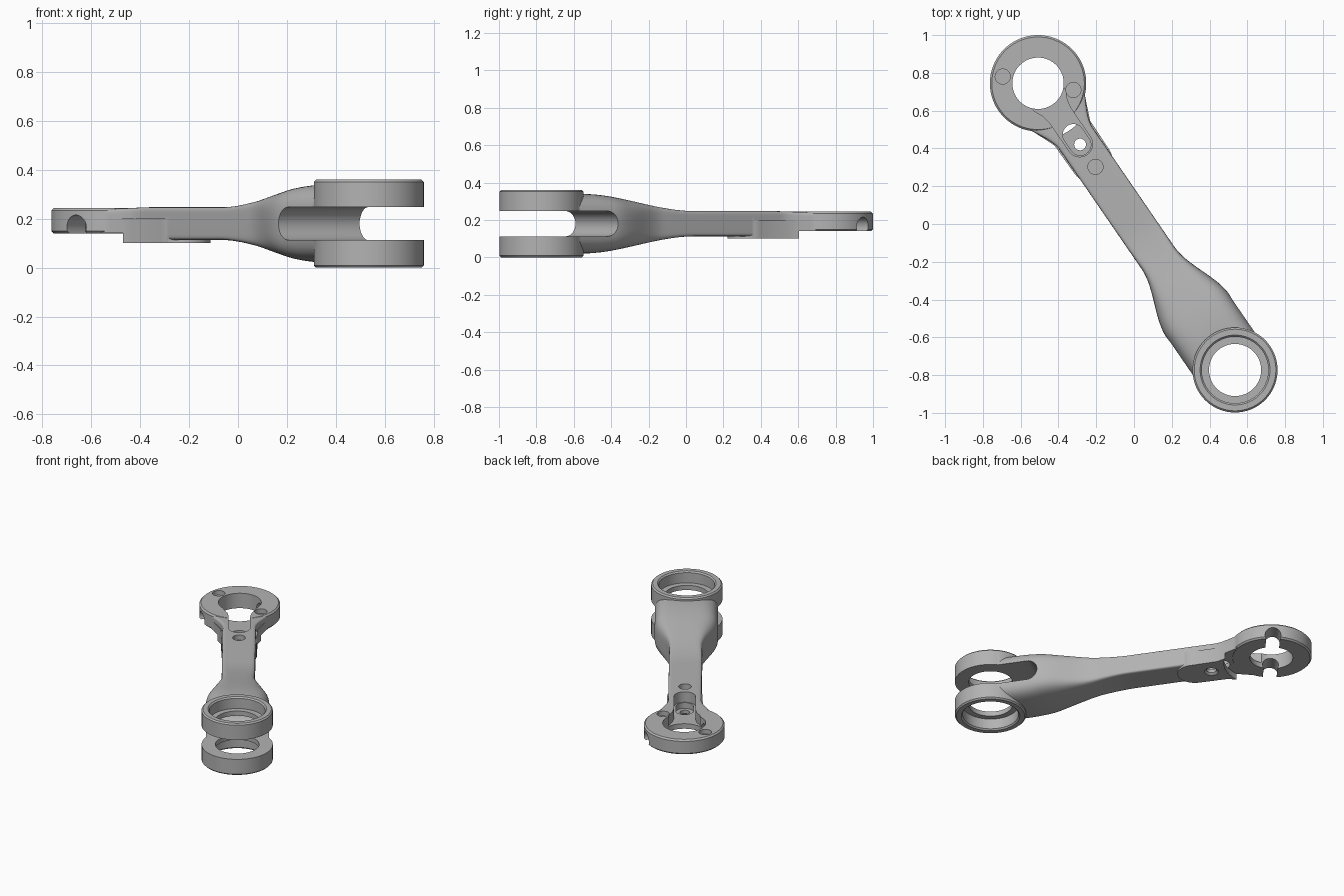
import bpy, bmesh, math
from mathutils import Matrix, Vector

cube = bpy.data.objects.get("Cube")
if cube:
    bpy.data.objects.remove(cube, do_unlink=True)

metal = bpy.data.materials.new("plain_grey")
metal.use_nodes = True
GREY = (0.45, 0.45, 0.45, 1)
metal.diffuse_color = GREY
metal.node_tree.nodes["Principled BSDF"].inputs["Base Color"].default_value = GREY

# Working frame: x runs along the arm from clamp ring to fork, y across
CLAMP = Vector((-0.508, 0.745, 0))
FORK = Vector((0.535, -0.773, 0))
LENGTH = (FORK - CLAMP).length
MID = 0.18


def ease(a, b, x):
    t = min(max((x - a) / (b - a), 0), 1)
    return t * t * (3 - 2 * t)


def loft(name, rings):
    """Skin a row of equal closed rings and cap both ends."""
    bm = bmesh.new()
    rows = [[bm.verts.new(p) for p in ring] for ring in rings]
    n = len(rows[0])
    for a, b in zip(rows, rows[1:]):
        for i in range(n):
            j = (i + 1) % n
            bm.faces.new((a[i], a[j], b[j], b[i]))
    bm.faces.new(rows[0])
    bm.faces.new(rows[-1])
    bmesh.ops.recalc_face_normals(bm, faces=bm.faces)
    mesh = bpy.data.meshes.new(name)
    bm.to_mesh(mesh)
    bm.free()
    mesh.materials.append(metal)
    obj = bpy.data.objects.new(name, mesh)
    bpy.context.collection.objects.link(obj)
    return obj


def arc(x, y, r, start, end, n=32):
    angles = [math.radians(start + (end - start) * i / n) for i in range(n + 1)]
    return [(x + r * math.cos(a), y + r * math.sin(a)) for a in angles]


def prism(name, outline, low, high):
    return loft(name, [[(x, y, z) for x, y in outline] for z in (low, high)])


def turned(name, x, y, profile, n=96):
    """Solid of revolution about a vertical axis, from (radius, height) pairs."""
    return loft(name, [[(px, py, z) for px, py in arc(x, y, r, 0, 360, n)[:-1]]
                       for r, z in profile])


def puck(name, x, r, low, high, c):
    return turned(name, x, 0, [(r - c, low), (r, low + c), (r, high - c), (r - c, high)])


def combine(body, other, operation):
    mod = body.modifiers.new(other.name, 'BOOLEAN')
    mod.operation = operation
    mod.solver = 'EXACT'
    mod.object = other
    bpy.context.view_layer.objects.active = body
    bpy.ops.object.modifier_apply(modifier=mod.name)
    bpy.data.objects.remove(other, do_unlink=True)


# Arm: rounded sections that widen and thicken toward the fork
def section(s, n=72):
    wide = 0.105 + 0.1 * (1 - ease(0.08, 0.36, s)) + 0.097 * ease(1.12, 1.5, s)
    tall = 0.0675 - 0.008 * (1 - ease(0.1, 0.4, s)) + 0.0925 * ease(0.9, 1.62, s)
    power = 2 / (11 - 7.5 * ease(0.85, 1.4, s))
    ring = []
    for i in range(n):
        a = math.tau * (i + 0.5) / n
        c, d = math.cos(a), math.sin(a)
        ring.append((s, wide * math.copysign(abs(c) ** power, c),
                     MID + tall * math.copysign(abs(d) ** power, d)))
    return ring


STEPS = 80
arm = loft("linkage_arm", [section(0.1 + 1.64 * i / STEPS) for i in range(STEPS + 1)])

# Pad under the clamp neck
pad_outline = [(0.2, -0.165), (0.26, -0.14), (0.32, -0.115)] \
    + arc(0.5, 0, 0.112, -90, 90) + [(0.32, 0.115), (0.26, 0.14), (0.2, 0.165)]
combine(arm, prism("pad", pad_outline, 0.1, 0.2), 'UNION')

# Clearance below the clamp ring, then the ring itself
combine(arm, turned("clearance", 0, 0, [(0.3, -0.1), (0.3, 0.141)]), 'DIFFERENCE')
combine(arm, puck("clamp_ring", 0, 0.255, 0.14, 0.244, 0.01), 'UNION')

# Fork bosses
combine(arm, puck("fork_boss", LENGTH, 0.225, 0, 2 * MID, 0.009), 'UNION')

# Fork slot with a full-round end
slot = arc(1.55, MID, 0.0675, 90, 270) + [(2.3, MID - 0.0675), (2.3, MID + 0.0675)]
combine(arm, loft("fork_slot", [[(x, y, z) for x, z in slot] for y in (-0.4, 0.4)]),
        'DIFFERENCE')

# Fork bore with a bearing seat on each outer face
combine(arm, turned("fork_bore", LENGTH, 0, [
    (0.185, -0.1), (0.185, 0), (0.176, 0.009), (0.176, 0.08), (0.138, 0.08),
    (0.138, 0.28), (0.176, 0.28), (0.176, 0.351), (0.185, 0.36), (0.185, 0.5)]),
    'DIFFERENCE')

# Clamp bore, keyway, pocket and screw hole
combine(arm, turned("clamp_bore", 0, 0, [(0.136, 0), (0.136, 0.4)]), 'DIFFERENCE')
keyway = [(0, -0.1), (0.11, -0.1), (0.16, -0.076), (0.21, -0.068)] \
    + arc(0.39, 0, 0.068, -90, 90) + [(0.21, 0.068), (0.16, 0.076), (0.11, 0.1), (0, 0.1)]
combine(arm, prism("keyway", keyway, 0.175, 0.4), 'DIFFERENCE')
pocket = arc(0.395, 0, 0.056, -90, 90) + arc(0.33, 0, 0.056, 90, 270)
combine(arm, prism("pocket", pocket, 0.135, 0.3), 'DIFFERENCE')
combine(arm, turned("screw_hole", 0.393, 0, [
    (0.045, 0), (0.045, 0.1), (0.031, 0.112), (0.031, 0.3)], 48), 'DIFFERENCE')

# Shallow round recesses on the top face
for x, y in ((-0.135, -0.134), (0.135, 0.134), (0.537, 0)):
    combine(arm, turned("recess", x, y, [(0.04, 0.212), (0.04, 0.4)], 48), 'DIFFERENCE')

# Cross channel through the underside of the clamp ring
across = Matrix.Rotation(math.radians(108), 3, 'Z')
channel = [[across @ Vector((x, y, z)) for y, z in arc(0, 0.165, 0.05, 0, 360, 48)[:-1]]
           for x in (-0.4, 0.4)]
combine(arm, loft("cross_channel", channel), 'DIFFERENCE')

# Turn the finished part into place
along = (FORK - CLAMP).normalized()
side = Vector((-along.y, along.x, 0))
place = Matrix((along, side, Vector((0, 0, 1)))).transposed().to_4x4()
arm.data.transform(Matrix.Translation(CLAMP) @ place)

bpy.ops.object.select_all(action='DESELECT')
arm.select_set(True)
bpy.context.view_layer.objects.active = arm
bpy.ops.object.shade_smooth_by_angle(angle=math.radians(30))
